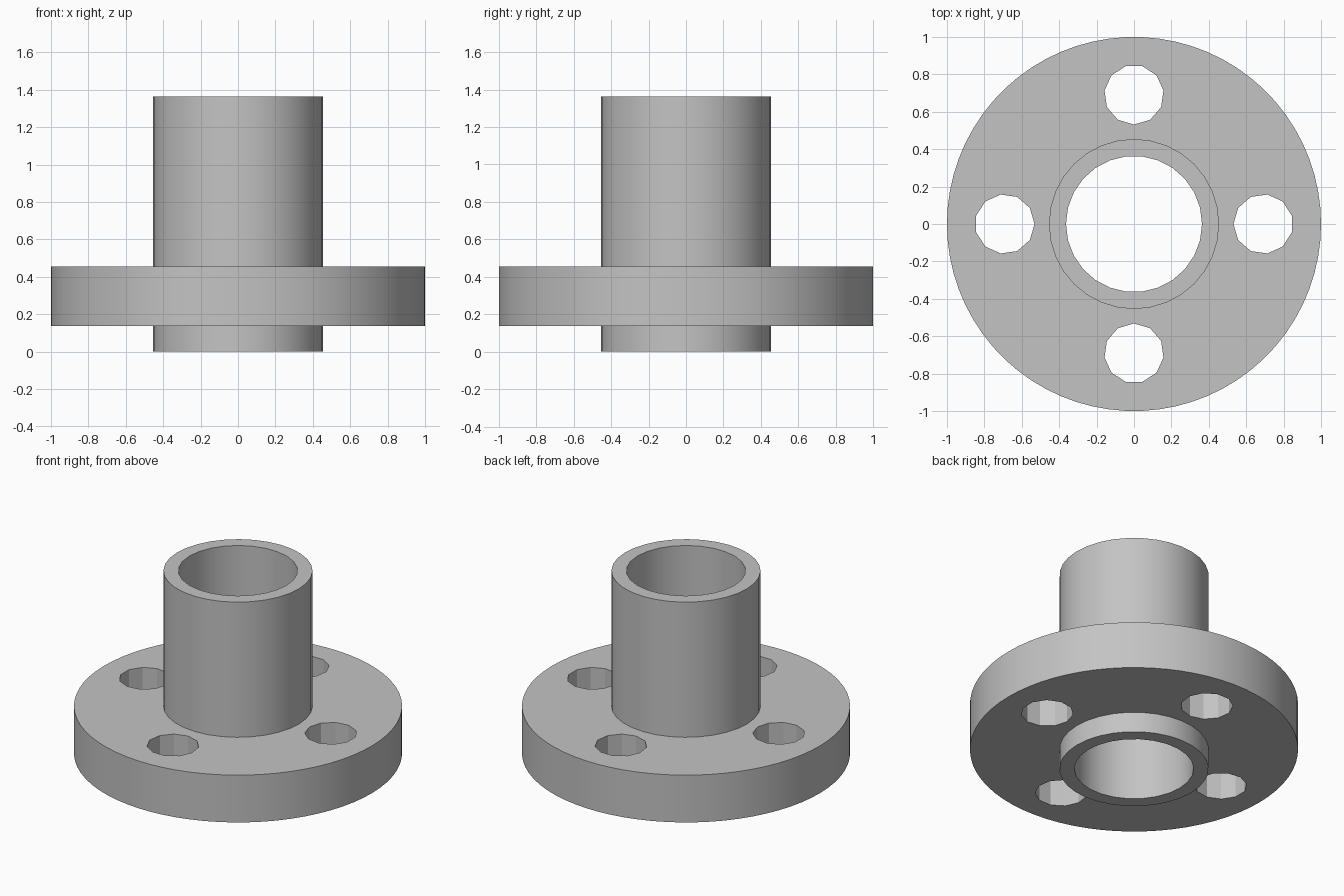
import bpy
import math

cube = bpy.data.objects.get("Cube")
if cube:
    bpy.data.objects.remove(cube, do_unlink=True)

UNIT = 1 / 11                      # flange radius of 11 becomes 1 unit
HEIGHT = 15 * UNIT
FLANGE_BOTTOM, FLANGE_TOP = 1.5 * UNIT, 5 * UNIT
BOLT_CIRCLE = 7.6 * UNIT

# Single grey metal
grey = bpy.data.materials.new("grey metal")
grey.use_nodes = True
colour = (0.55, 0.55, 0.55, 1)
grey.diffuse_color = colour
grey.node_tree.nodes["Principled BSDF"].inputs["Base Color"].default_value = colour


def cylinder(name, radius, sides, bottom, top, x=0, y=0, angle=0):
    """Upright cylinder whose first corner points along the given angle."""
    bpy.ops.mesh.primitive_cylinder_add(
        vertices=sides, radius=radius, depth=top - bottom,
        location=(x, y, (bottom + top) / 2),
        rotation=(0, 0, angle - math.pi / 2))
    obj = bpy.context.object
    obj.name = obj.data.name = name
    obj.data.materials.append(grey)
    return obj


def combine(body, tool, operation):
    """Apply a boolean to the body and discard the tool."""
    mod = body.modifiers.new(tool.name, 'BOOLEAN')
    mod.operation, mod.object, mod.solver = operation, tool, 'EXACT'
    bpy.context.view_layer.objects.active = body
    bpy.ops.object.modifier_apply(modifier=mod.name)
    bpy.data.objects.remove(tool, do_unlink=True)


# Round flange joined with the tubular hub
body = cylinder("flanged_sleeve", 11 * UNIT, 70, FLANGE_BOTTOM, FLANGE_TOP)
combine(body, cylinder("hub", 5 * UNIT, 32, 0, HEIGHT), 'UNION')

# Central bore
combine(body, cylinder("bore", 4 * UNIT, 26, -0.1, HEIGHT + 0.1), 'DIFFERENCE')

# Four bolt holes, each with a corner facing the centre
for i in range(4):
    a = i * math.pi / 2
    hole = cylinder("bolt_hole", 1.75 * UNIT, 11, FLANGE_BOTTOM - 0.1, FLANGE_TOP + 0.1,
                    BOLT_CIRCLE * math.cos(a), BOLT_CIRCLE * math.sin(a), a + math.pi)
    combine(body, hole, 'DIFFERENCE')

# Smooth walls, crisp rims and faceted bolt holes
bpy.ops.object.select_all(action='DESELECT')
body.select_set(True)
bpy.context.view_layer.objects.active = body
bpy.ops.object.transform_apply(location=True, rotation=True, scale=True)
bpy.ops.object.shade_smooth_by_angle(angle=math.radians(30))
